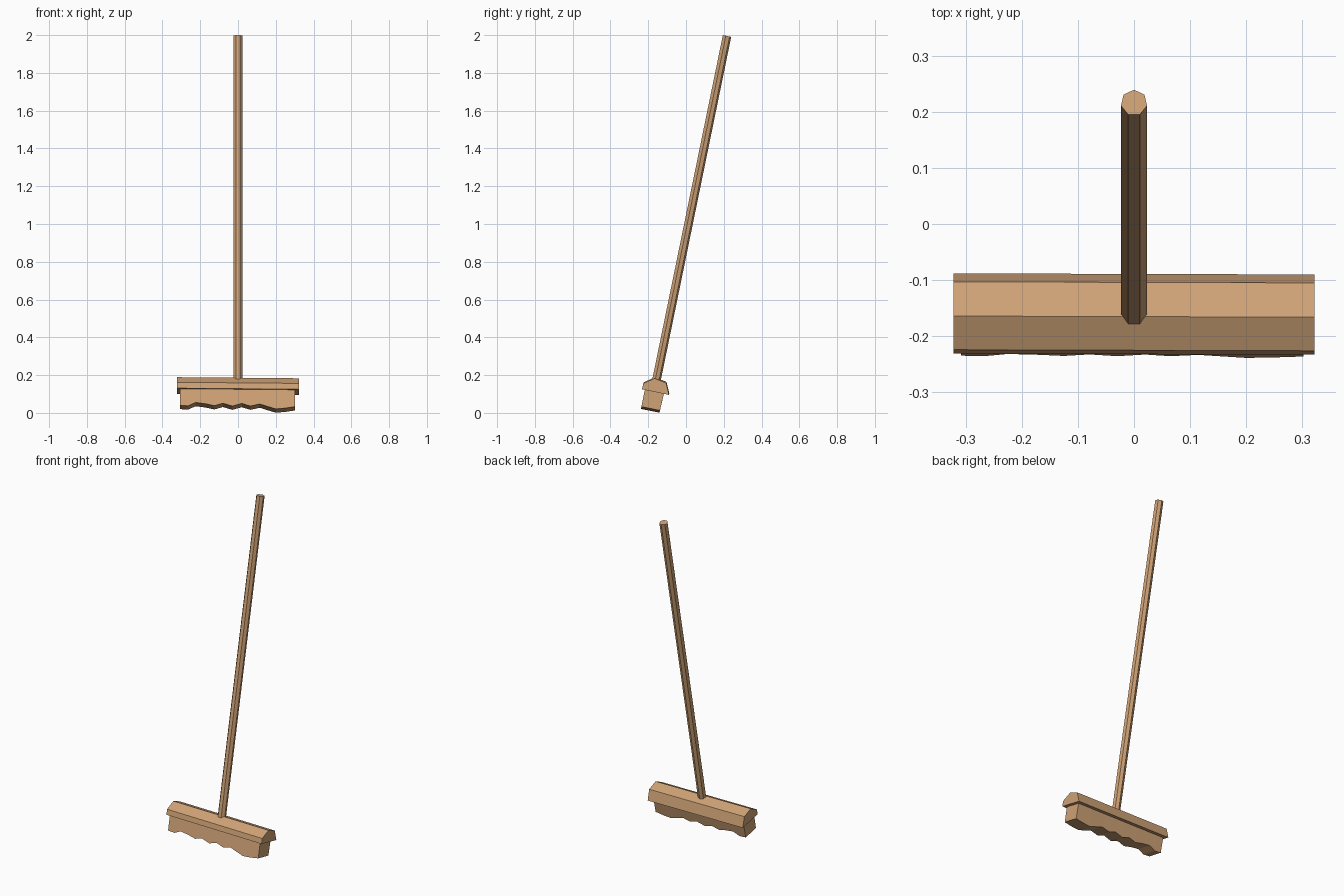
import bpy, math
from mathutils import Vector

if "Cube" in bpy.data.objects:
    bpy.data.objects.remove(bpy.data.objects["Cube"])

wood = bpy.data.materials.new("tan wood")
wood.diffuse_color = (0.62, 0.36, 0.18, 1)
wood.use_nodes = True
wood.node_tree.nodes["Principled BSDF"].inputs["Base Color"].default_value = wood.diffuse_color
TILT = math.atan(0.205)
S, C = math.sin(TILT), math.cos(TILT)


def tilted(u, w):
    """Point in the broom's leaning side plane -> (y, z)."""
    return (u * C + w * S, -u * S + w * C)


def loft(name, rings):
    """Join equal-sized rings of points into a capped solid."""
    n = len(rings[0])
    verts = [p for r in rings for p in r]
    faces = [tuple(range(n))[::-1], tuple(range(len(verts) - n, len(verts)))]
    for k in range(len(rings) - 1):
        for i in range(n):
            j = (i + 1) % n
            faces.append((k * n + i, k * n + j, (k + 1) * n + j, (k + 1) * n + i))
    me = bpy.data.meshes.new(name)
    me.from_pydata(verts, [], faces)
    me.materials.append(wood)
    ob = bpy.data.objects.new(name, me)
    bpy.context.collection.objects.link(ob)
    return ob


# Seven-sided leaning handle
top = Vector((0, 0.216, 1.9955))
axis = Vector((0, S, C))
across = Vector((0, C, -S))
length = 1.84 / C
R = 0.0238
rings = []
for d in (length, 0):
    c = top - axis * d
    rings.append([c + across * (R * math.cos(a)) - Vector((R * math.sin(a), 0, 0))
                  for a in (2 * math.pi * i / 7 for i in range(7))])
loft("handle", rings)

# Ridged head block, very slightly lower at its right end
profile = [(-0.232, 0.128), (-0.089, 0.098), (-0.104, 0.161),
           (-0.165, 0.186), (-0.225, 0.159)]
loft("head", [[(x, y - x * 0.003, z - x * 0.009) for y, z in profile]
              for x in (-0.322, 0.322)])

# Bristle block with a worn, wavy lower edge
wave = [(-.308, .020), (-.265, .017), (-.225, .035), (-.17, .028), (-.125, .018),
        (-.08, .031), (-.03, .016), (.02, .030), (.065, .016), (.115, .027),
        (.16, .013), (.20, .001), (.25, .005), (.302, .013)]
rings = []
for x, z in wave:
    w = (z - 0.0276) / C
    section = [tilted(-0.238, w), tilted(-0.138, w),
               tilted(-0.134, 0.1), tilted(-0.238, 0.1)]
    rings.append([(x, y, max(zz, 0)) for y, zz in section])
loft("bristles", rings)
